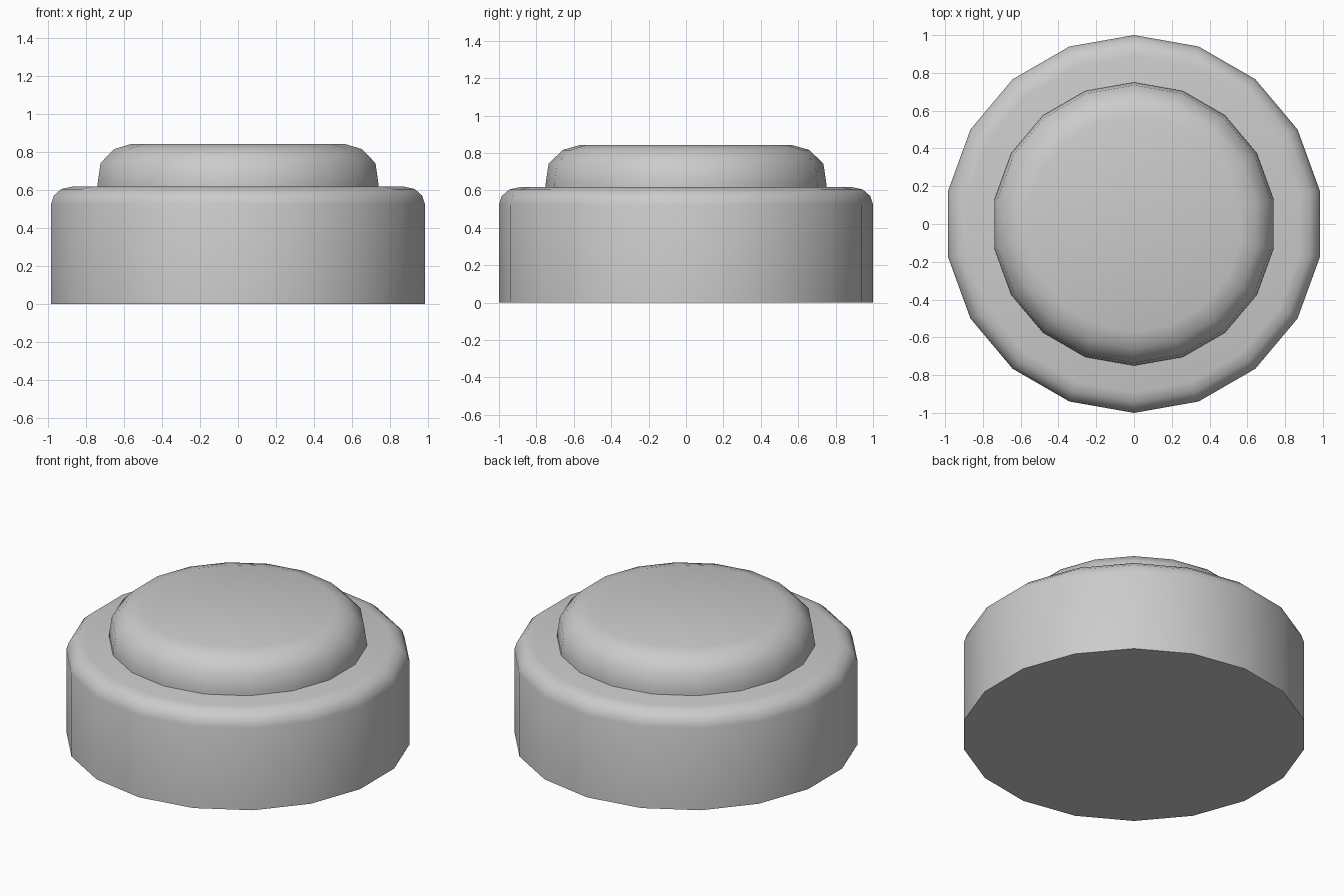
import bpy, bmesh, math

if "Cube" in bpy.data.objects:
    bpy.data.objects.remove(bpy.data.objects["Cube"])

SIDES = 18


def turned(name, profile):
    """Revolve a (radius, z) profile around z and cap both ends."""
    bm = bmesh.new()
    rings = []
    for r, z in profile:
        ring = []
        for i in range(SIDES):
            a = math.pi / 2 + 2 * math.pi * i / SIDES
            ring.append(bm.verts.new((r * math.cos(a), r * math.sin(a), z)))
        rings.append(ring)
    for low, high in zip(rings, rings[1:]):
        for i in range(SIDES):
            j = (i + 1) % SIDES
            bm.faces.new((low[i], low[j], high[j], high[i]))
    bm.faces.new(rings[0][::-1])
    bm.faces.new(rings[-1])
    mesh = bpy.data.meshes.new(name)
    bm.to_mesh(mesh)
    bm.free()
    obj = bpy.data.objects.new(name, mesh)
    bpy.context.collection.objects.link(obj)
    bpy.ops.object.select_all(action='DESELECT')
    obj.select_set(True)
    bpy.context.view_layer.objects.active = obj
    bpy.ops.object.shade_smooth_by_angle(angle=math.radians(40))
    return obj


# Wide base with a rounded upper rim
turned("base", [(1, 0), (1, 0.525), (0.985, 0.57), (0.945, 0.605), (0.89, 0.617)])

# Domed push button seated in the base
turned("button", [(0.75, 0.6), (0.75, 0.64), (0.735, 0.742), (0.66, 0.816), (0.57, 0.842)])
